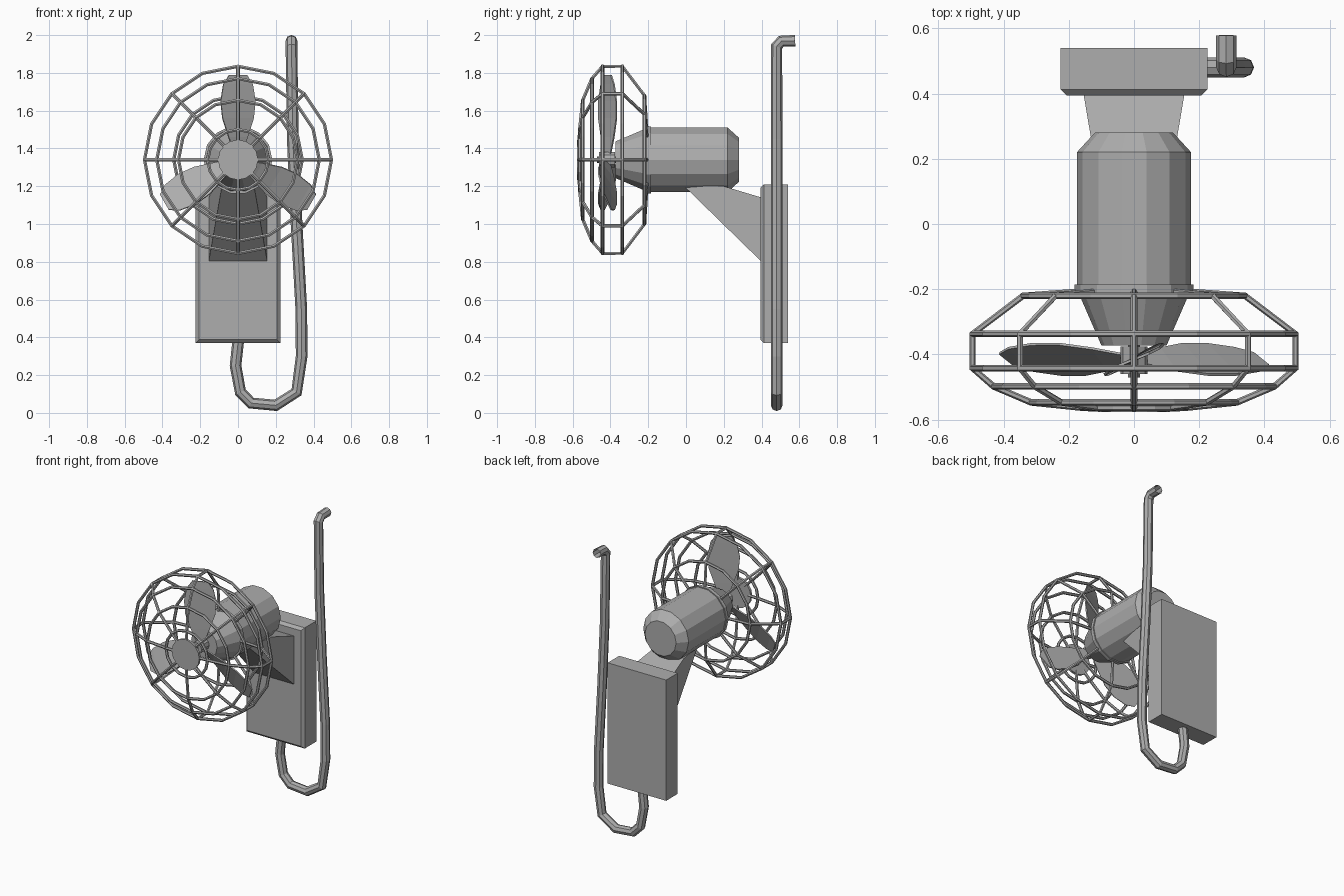
import bpy, bmesh
from math import sin, cos, pi, radians
from mathutils import Matrix, Vector

cube = bpy.data.objects.get("Cube")
if cube:
    bpy.data.objects.remove(cube, do_unlink=True)

AXIS_Z = 1.34      # height of the fan axis

metal = bpy.data.materials.new("plain grey")
metal.use_nodes = True
GREY = (0.42, 0.42, 0.42, 1)
metal.diffuse_color = GREY
metal.node_tree.nodes["Principled BSDF"].inputs["Base Color"].default_value = GREY


def finish(name, bm):
    bmesh.ops.recalc_face_normals(bm, faces=bm.faces)
    mesh = bpy.data.meshes.new(name)
    bm.to_mesh(mesh)
    bm.free()
    mesh.materials.append(metal)
    obj = bpy.data.objects.new(name, mesh)
    bpy.context.collection.objects.link(obj)
    return obj


def on_axis(r, angle, y):
    return Vector((r * cos(angle), y, AXIS_Z + r * sin(angle)))


def turned(name, profile, sides):
    """Closed solid turned about the fan axis from (radius, y) pairs."""
    bm = bmesh.new()
    rings = [[bm.verts.new(on_axis(r, 2 * pi * i / sides, y)) for i in range(sides)]
             for r, y in profile]
    for a, b in zip(rings, rings[1:]):
        for i in range(sides):
            j = (i + 1) % sides
            bm.faces.new((a[i], a[j], b[j], b[i]))
    bm.faces.new(rings[0])
    bm.faces.new(rings[-1])
    return finish(name, bm)


def tubes(name, paths, radius, resolution, closed=False, caps=True):
    """Round rods along straight-segment paths, as one mesh."""
    curve = bpy.data.curves.new(name, "CURVE")
    curve.dimensions = "3D"
    curve.bevel_depth = radius
    curve.bevel_resolution = resolution
    curve.use_fill_caps = caps
    for path in paths:
        spline = curve.splines.new("POLY")
        spline.points.add(len(path) - 1)
        for point, co in zip(spline.points, path):
            point.co = (*co, 1)
        spline.use_cyclic_u = closed
        spline.use_smooth = False
    temp = bpy.data.objects.new(name + "_path", curve)
    bpy.context.collection.objects.link(temp)
    graph = bpy.context.evaluated_depsgraph_get()
    mesh = bpy.data.meshes.new_from_object(temp.evaluated_get(graph))
    bpy.data.objects.remove(temp, do_unlink=True)
    mesh.name = name
    mesh.materials.clear()
    mesh.materials.append(metal)
    for face in mesh.polygons:
        face.use_smooth = False
    obj = bpy.data.objects.new(name, mesh)
    bpy.context.collection.objects.link(obj)
    return obj


# Motor housing, collar, shaft and hub
turned("motor_housing", [(0.12, 0.28), (0.175, 0.22), (0.175, -0.2), (0.1, -0.372)], 14)
turned("motor_collar", [(0.182, -0.185), (0.182, -0.21)], 14)
turned("motor_shaft", [(0.018, -0.36), (0.018, -0.47)], 8)
turned("blade_hub", [(0.042, -0.375), (0.042, -0.46)], 10)

# Three pitched blades: (distance from axis, half width, pitch in degrees)
stations = [(0.03, 0.025, 40), (0.12, 0.06, 34), (0.22, 0.095, 30),
            (0.31, 0.103, 27), (0.4, 0.085, 24), (0.45, 0.05, 22)]
bm = bmesh.new()
for k in range(3):
    turn = Matrix.Translation((0, 0, AXIS_Z)) @ Matrix.Rotation(2 * pi * k / 3, 4, "Y")
    sections = []
    for dist, half, pitch in stations:
        p = radians(pitch)
        flat = Vector((cos(p), sin(p), 0))
        thick = Vector((-sin(p), cos(p), 0)) * 0.004
        mid = Vector((0, -0.415, dist))
        sections.append([bm.verts.new(turn @ (mid + flat * half * s + thick * t))
                         for s, t in ((-1, -1), (1, -1), (1, 1), (-1, 1))])
    for a, b in zip(sections, sections[1:]):
        for i in range(4):
            j = (i + 1) % 4
            bm.faces.new((a[i], a[j], b[j], b[i]))
    bm.faces.new(sections[0])
    bm.faces.new(sections[-1])
finish("fan_blades", bm)

# Wire cage: eight ribs, sixteen-sided rings, round badge plate
rib = [(0.13, -0.205), (0.34, -0.22), (0.495, -0.337), (0.495, -0.442),
       (0.43, -0.498), (0.315, -0.547), (0.16, -0.563), (0.08, -0.567)]
tubes("cage_ribs", [[on_axis(r, pi * k / 4, y) for r, y in rib] for k in range(8)],
      0.01, 1)
tubes("cage_rings", [[on_axis(r, pi * k / 8, y) for k in range(16)] for r, y in rib[1:-1]],
      0.01, 1, closed=True)
turned("cage_centre_plate", [(0.106, -0.56), (0.106, -0.577)], 16)

# Wall box with bevelled front edges
bm = bmesh.new()
bmesh.ops.create_cube(bm, size=1, matrix=Matrix.Translation((0, 0.467, 0.79))
                      @ Matrix.Diagonal((0.45, 0.145, 0.84, 1)))
front = [e for e in bm.edges if all(v.co.y < 0.45 for v in e.verts)]
bmesh.ops.bevel(bm, geom=front, offset=0.018, segments=1, affect="EDGES")
finish("wall_box", bm)

# Tapered bracket from box to motor: side outline, width grows towards the wall
bm = bmesh.new()
outline = [(-0.01, 1.2), (0.2, 1.2), (0.4, 1.14), (0.4, 0.8)]
sides = [[bm.verts.new((s * (0.087 + 0.17 * y), y, z)) for y, z in outline]
         for s in (-1, 1)]
for i in range(4):
    j = (i + 1) % 4
    bm.faces.new((sides[0][i], sides[0][j], sides[1][j], sides[1][i]))
bm.faces.new(sides[0])
bm.faces.new(sides[1])
finish("bracket", bm)

# Conduit looping out of the box and up the wall
loop = [(0, 0.42), (0, 0.37), (-0.013, 0.25), (0.013, 0.11), (0.07, 0.052),
        (0.2, 0.04), (0.31, 0.11), (0.337, 0.3), (0.335, 0.55), (0.31, 1.0),
        (0.29, 1.45), (0.283, 1.94)]
path = [(x, 0.48, z) for x, z in loop] + [(0.283, 0.505, 1.968), (0.283, 0.578, 1.97)]
tubes("conduit", [path], 0.031, 2, caps=False)
